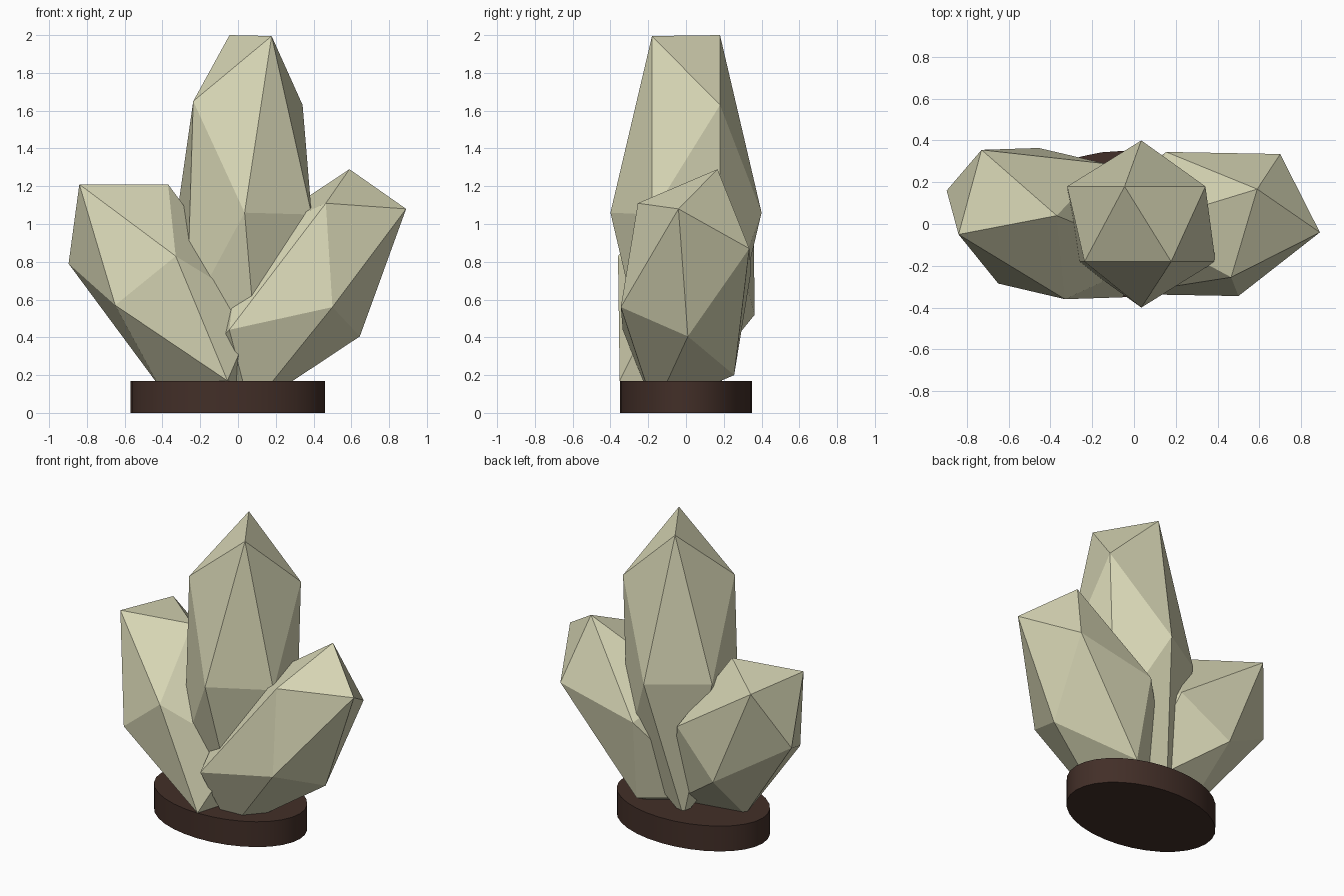
import bpy, bmesh, math
from mathutils import Vector

if "Cube" in bpy.data.objects:
    bpy.data.objects.remove(bpy.data.objects["Cube"])


def material(name, rgb):
    m = bpy.data.materials.new(name)
    m.diffuse_color = (*rgb, 1)
    m.use_nodes = True
    m.node_tree.nodes["Principled BSDF"].inputs["Base Color"].default_value = m.diffuse_color
    return m


crystal_mat = material("pale_crystal", (0.68, 0.67, 0.46))
base_mat = material("dark_wood", (0.055, 0.028, 0.021))


# A crystal is a stretched icosahedron: six corners, each mirrored through the centre
def crystal(name, centre, corners):
    bm = bmesh.new()
    c = Vector(centre)
    for p in corners:
        p = Vector(p)
        bm.verts.new(p)
        bm.verts.new(2 * c - p)
    bmesh.ops.convex_hull(bm, input=bm.verts[:])
    bmesh.ops.recalc_face_normals(bm, faces=bm.faces[:])
    mesh = bpy.data.meshes.new(name)
    bm.to_mesh(mesh)
    bm.free()
    mesh.materials.append(crystal_mat)
    obj = bpy.data.objects.new(name, mesh)
    bpy.context.collection.objects.link(obj)
    return obj


# Tall middle crystal
crystal("middle_crystal", (0.035, 0, 1.06), [
    (-0.045, 0.18, 2.0), (0.178, -0.18, 1.995), (-0.237, -0.18, 1.65),
    (0.342, 0.18, 1.63), (0.035, -0.40, 1.06), (0.39, -0.18, 1.05)])

# Left crystal, leaning outwards
crystal("left_crystal", (-0.393, 0.002, 0.675), [
    (-0.84, -0.05, 1.21), (-0.37, 0.04, 1.21), (-0.897, 0.16, 0.79),
    (-0.65, -0.285, 0.57), (-0.33, -0.36, 0.83), (-0.73, 0.355, 1.18)])

# Right crystal, leaning outwards
crystal("right_crystal", (0.327, 0, 0.655), [
    (0.89, -0.04, 1.08), (0.59, 0.167, 1.29), (0.465, -0.255, 1.11),
    (0.70, 0.335, 0.87), (0.50, -0.345, 0.56), (0.645, 0.01, 0.405)])

# Oval base
bpy.ops.mesh.primitive_cylinder_add(vertices=32, radius=1, depth=0.17,
                                    location=(-0.055, 0, 0.085))
base = bpy.context.object
base.name = "base"
base.scale = (0.515, 0.35, 1)
bpy.ops.object.transform_apply(location=False, rotation=False, scale=True)
bpy.ops.object.shade_smooth_by_angle(angle=math.radians(30))
base.data.materials.append(base_mat)
